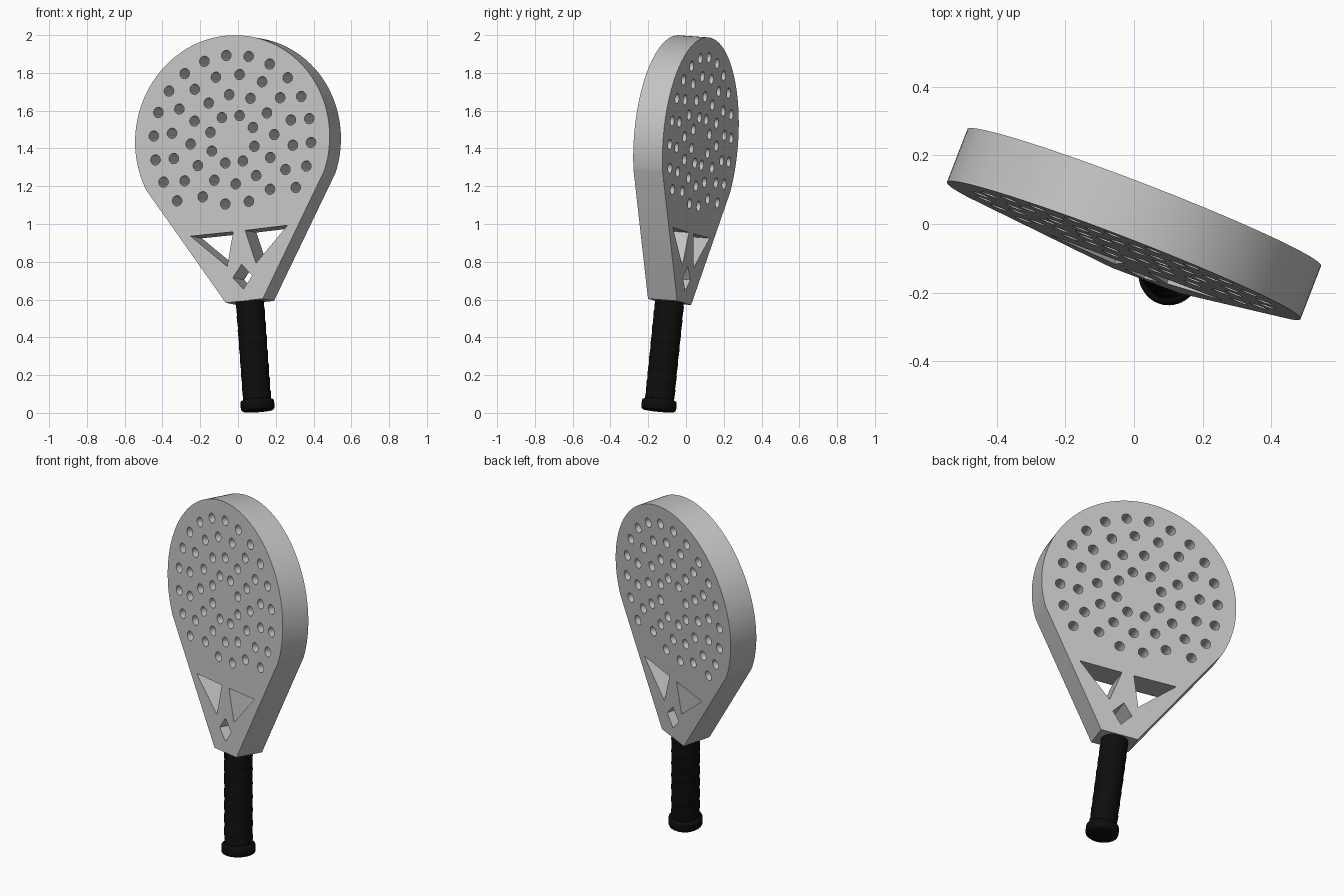
import bpy, bmesh, math
from mathutils import Matrix, Vector

cube = bpy.data.objects.get("Cube")
if cube:
    bpy.data.objects.remove(cube, do_unlink=True)


def material(name, value):
    m = bpy.data.materials.new(name)
    m.use_nodes = True
    color = (value, value, value, 1)
    m.diffuse_color = color
    m.node_tree.nodes["Principled BSDF"].inputs["Base Color"].default_value = color
    return m


grey = material("light grey", 0.55)
black = material("black", 0.004)

# Leaning frame: X across the face, Y along the handle, Z out of the front
along = Vector((-0.073, 0.101, 0.992)).normalized()
across = Vector((0.93, -0.352, 0.105))
across = (across - along * across.dot(along)).normalized()
front = across.cross(along)
frame = Matrix((across, along, front)).transposed().to_4x4()
frame.translation = (0, 0, 1.443)


def finish(name, bm, mat, angle):
    bmesh.ops.recalc_face_normals(bm, faces=bm.faces)
    mesh = bpy.data.meshes.new(name)
    bm.to_mesh(mesh)
    bm.free()
    mesh.materials.clear()
    mesh.materials.append(mat)
    for p in mesh.polygons:
        p.material_index = 0
    obj = bpy.data.objects.new(name, mesh)
    bpy.context.collection.objects.link(obj)
    obj.matrix_world = frame
    bpy.ops.object.select_all(action='DESELECT')
    obj.select_set(True)
    bpy.context.view_layer.objects.active = obj
    bpy.ops.object.shade_smooth_by_angle(angle=math.radians(angle))
    return obj


def arc(cx, cy, r, start, end, n):
    steps = [math.radians(start + (end - start) * i / n) for i in range(n + 1)]
    return [(cx + r * math.cos(t), cy + r * math.sin(t)) for t in steps]


# Outline: round head running straight down to a narrow throat
R = 0.552
outlines = [arc(0, 0, R, -23.5, 203.5, 90) + [(-0.105, -0.862), (0.105, -0.862)]]

# Rings of round holes: radius, holes per full turn, first angle, number kept
rings = [(0.447, 22, 90 - 8 * 360 / 22, 17), (0.345, 16, 11.25, 16),
         (0.238, 12, 0, 12), (0.131, 8, 22.5, 8)]
for radius, per_turn, first, count in rings:
    for i in range(count):
        t = math.radians(first + i * 360 / per_turn)
        outlines.append(arc(radius * math.cos(t), radius * math.sin(t),
                            0.0275, 0, 360, 24)[:-1])

# Throat openings: two mirrored triangles and a diamond
for s in (-1, 1):
    outlines.append([(s * 0.276, -0.488), (s * 0.034, -0.49), (s * 0.082, -0.67)])
outlines.append([(0, -0.667), (-0.055, -0.733), (0, -0.8), (0.055, -0.733)])

# Fill and extrude the outlines into the racket head
curve = bpy.data.curves.new("head_profile", 'CURVE')
curve.dimensions = '2D'
curve.fill_mode = 'BOTH'
curve.extrude = 0.083
for points in outlines:
    spline = curve.splines.new('POLY')
    spline.points.add(len(points) - 1)
    spline.use_cyclic_u = True
    for p, (x, y) in zip(spline.points, points):
        p.co = (x, y, 0, 1)
profile = bpy.data.objects.new("head_profile", curve)
bpy.context.collection.objects.link(profile)
depsgraph = bpy.context.evaluated_depsgraph_get()
filled = bpy.data.meshes.new_from_object(profile.evaluated_get(depsgraph))
bm = bmesh.new()
bm.from_mesh(filled)
bmesh.ops.remove_doubles(bm, verts=bm.verts, dist=0.0001)
bpy.data.objects.remove(profile, do_unlink=True)
finish("racket_head", bm, grey, 30)


def lathe(name, rings, radius_at, mat, angle, sides=48):
    """Stack closed rings along Y; radius_at(ring value, turn) gives the radius."""
    bm = bmesh.new()
    loops = []
    for y, value in rings:
        loop = []
        for i in range(sides):
            t = math.tau * i / sides
            r = radius_at(value, i / sides)
            loop.append(bm.verts.new((r * math.cos(t), y, r * 1.05 * math.sin(t))))
        loops.append(loop)
    for a, b in zip(loops, loops[1:]):
        for i in range(sides):
            j = (i + 1) % sides
            bm.faces.new((a[i], a[j], b[j], b[i]))
    bm.faces.new(loops[0])
    bm.faces.new(loops[-1])
    return finish(name, bm, mat, angle)


# Handle with a gently overlapping spiral wrap
bottom, top, pitch = -1.40, -0.855, 0.075
heights = [bottom + (top - bottom) * i / 60 for i in range(61)]
lathe("grip_handle", [(y, y) for y in heights],
      lambda y, turn: 0.0725 + 0.003 * ((y / pitch + turn) % 1), black, 40)

# Rounded butt cap
cap = [(-1.443, 0.078), (-1.437, 0.086), (-1.428, 0.089),
       (-1.398, 0.089), (-1.388, 0.086), (-1.382, 0.074)]
lathe("butt_cap", cap, lambda r, turn: r, black, 50)
